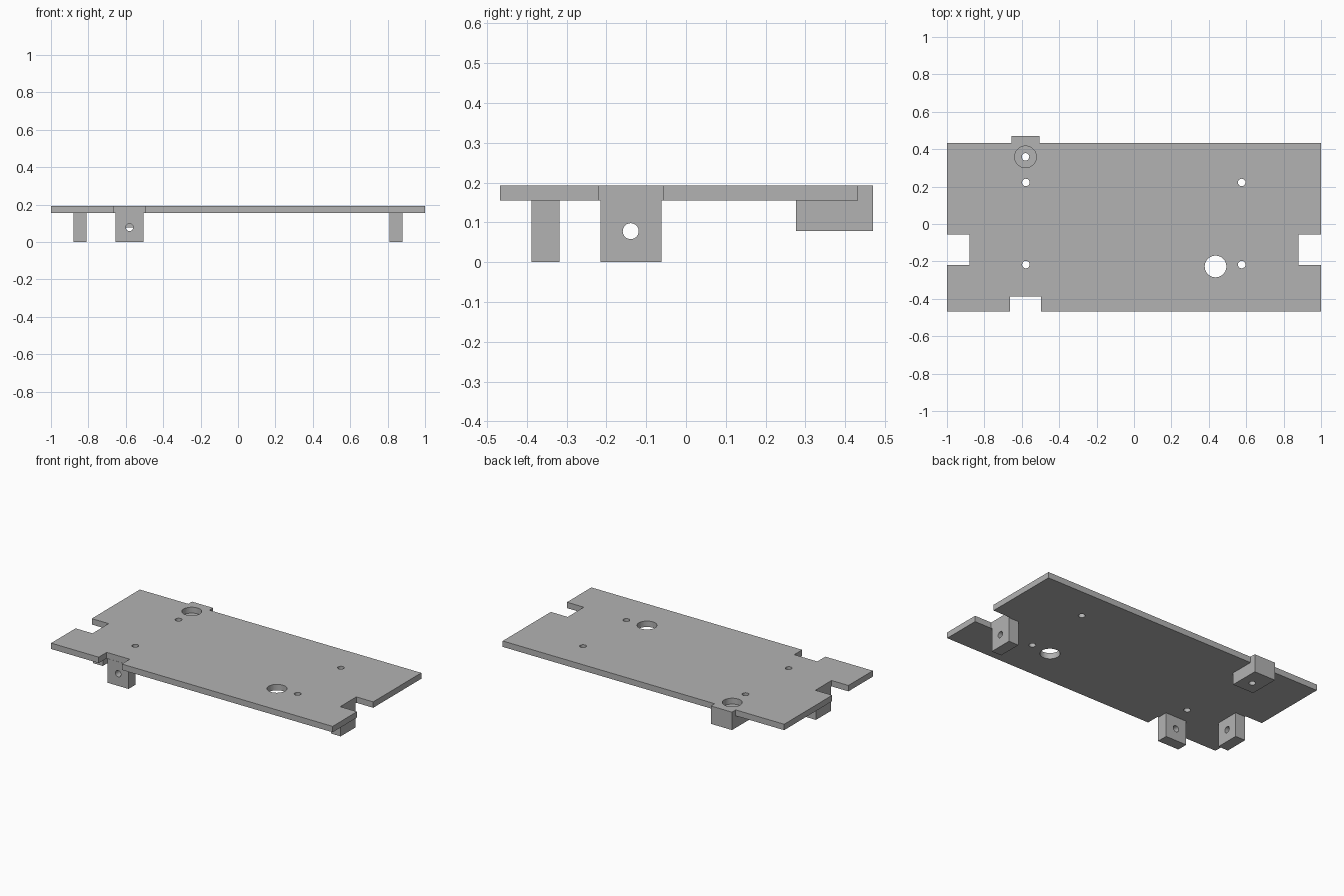
import bpy, bmesh, math
from mathutils import Matrix

if "Cube" in bpy.data.objects:
    bpy.data.objects.remove(bpy.data.objects["Cube"])

GREY = bpy.data.materials.new("plain_grey")
GREY.diffuse_color = (0.45, 0.45, 0.45, 1)
GREY.use_nodes = True
GREY.node_tree.nodes["Principled BSDF"].inputs["Base Color"].default_value = GREY.diffuse_color
TOP, DECK = 0.193, 0.155      # upper and lower face of the plate
SMALL, LARGE = 0.02, 0.058    # hole radii


def make_object(name, bm):
    bmesh.ops.recalc_face_normals(bm, faces=bm.faces[:])
    mesh = bpy.data.meshes.new(name)
    bm.to_mesh(mesh)
    bm.free()
    mesh.materials.append(GREY)
    obj = bpy.data.objects.new(name, mesh)
    bpy.context.collection.objects.link(obj)
    return obj


def extrude_outline(name, points, z0, z1):
    bm = bmesh.new()
    face = bm.faces.new([bm.verts.new((x, y, z0)) for x, y in points])
    geo = bmesh.ops.extrude_face_region(bm, geom=[face])["geom"]
    top = [v for v in geo if isinstance(v, bmesh.types.BMVert)]
    bmesh.ops.translate(bm, verts=top, vec=(0, 0, z1 - z0))
    return make_object(name, bm)


def box(name, x0, x1, y0, y1, z0, z1):
    return extrude_outline(name, [(x0, y0), (x1, y0), (x1, y1), (x0, y1)], z0, z1)


def drill(obj, holes, axis="Z"):
    """Cut round holes, given as (x, y, z, radius), along one axis."""
    turn = {"X": Matrix.Rotation(math.pi / 2, 4, "Y"),
            "Y": Matrix.Rotation(math.pi / 2, 4, "X"),
            "Z": Matrix.Identity(4)}[axis]
    bm = bmesh.new()
    for x, y, z, r in holes:
        bmesh.ops.create_cone(bm, cap_ends=True, segments=48, radius1=r, radius2=r,
                              depth=0.4, matrix=Matrix.Translation((x, y, z)) @ turn)
    cutter = make_object(obj.name + "_cutter", bm)
    cutter.hide_render = True
    cutter.hide_set(True)
    mod = obj.modifiers.new("holes", "BOOLEAN")
    mod.operation, mod.solver, mod.object = "DIFFERENCE", "EXACT", cutter


# Main plate with side notches, a front notch and a rear tab
plate = extrude_outline("base_plate", [
    (-1, -0.468), (-0.662, -0.468), (-0.662, -0.387), (-0.498, -0.387), (-0.498, -0.468),
    (1, -0.468), (1, -0.22), (0.88, -0.22), (0.88, -0.056), (1, -0.056),
    (1, 0.432), (-0.506, 0.432), (-0.506, 0.47), (-0.656, 0.47), (-0.656, 0.432),
    (-1, 0.432), (-1, -0.056), (-0.88, -0.056), (-0.88, -0.22), (-1, -0.22)], DECK, TOP)
drill(plate, [(x, y, TOP, SMALL) for x in (-0.578, 0.576) for y in (0.222, -0.217)]
      + [(0.436, -0.227, TOP, LARGE), (-0.58, 0.359, TOP, LARGE)])

# Hanging side lugs
for side, s in (("left", -1), ("right", 1)):
    xs = sorted((0.81 * s, 0.88 * s))
    lug = box(side + "_lug", *xs, -0.215, -0.062, 0, DECK)
    drill(lug, [(0.845 * s, -0.139, 0.078, SMALL)], "X")

# Hanging front lug
front = box("front_lug", -0.656, -0.506, -0.388, -0.318, 0, DECK)
drill(front, [(-0.58, -0.353, 0.078, SMALL)], "Y")

# Rear screw block under the wide recess
rear = box("rear_screw_block", -0.656, -0.506, 0.277, 0.47, 0.078, DECK)
drill(rear, [(-0.58, 0.359, 0.12, SMALL)])
